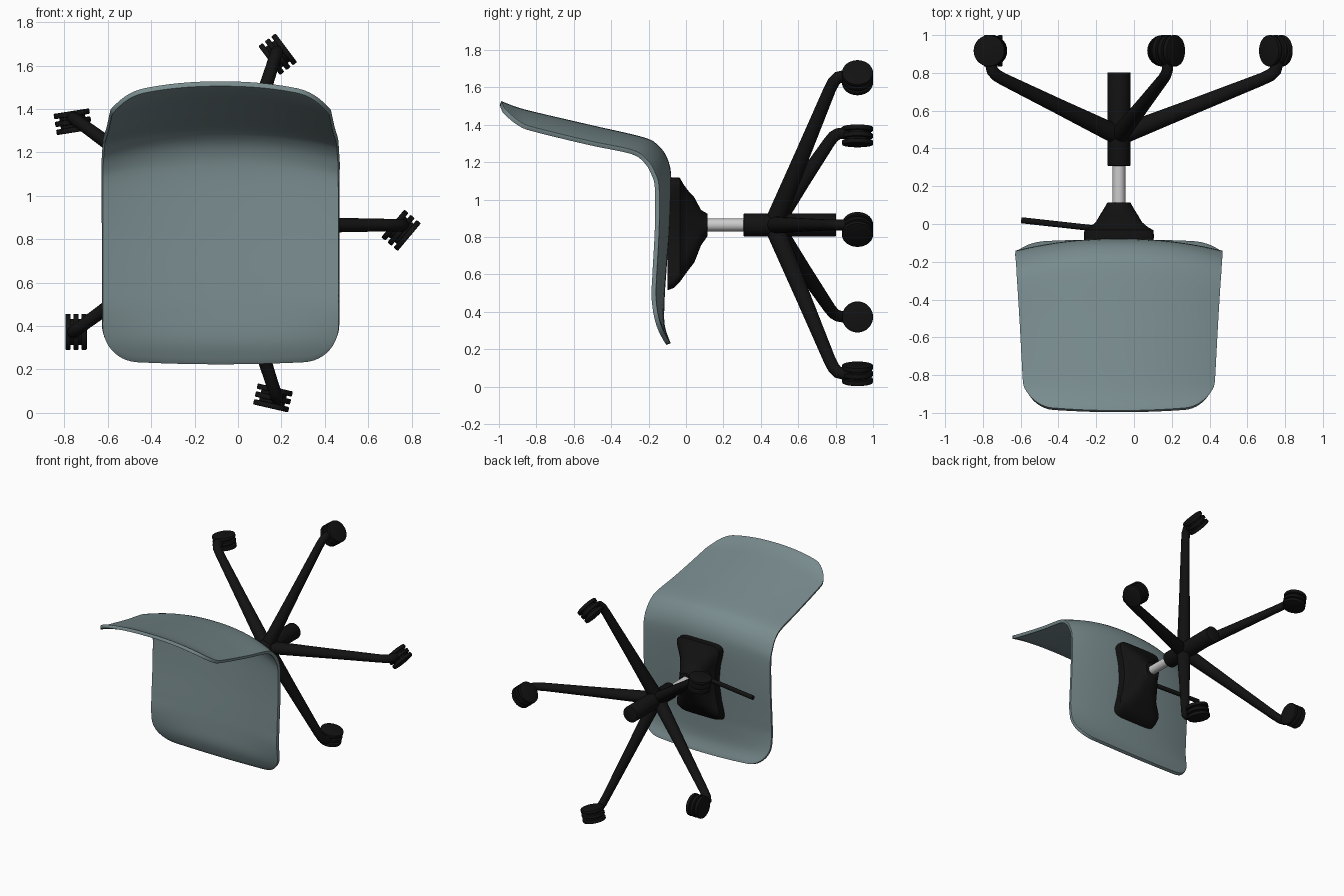
import bpy, bmesh, math
from mathutils import Vector

if "Cube" in bpy.data.objects:
    bpy.data.objects.remove(bpy.data.objects["Cube"])

CX, CZ = -0.08, 0.865          # column axis, running along y


def material(name, rgb):
    m = bpy.data.materials.new(name)
    m.diffuse_color = (*rgb, 1)
    m.use_nodes = True
    m.node_tree.nodes["Principled BSDF"].inputs["Base Color"].default_value = m.diffuse_color
    return m


BLACK = material("black_plastic", (0.006, 0.006, 0.006))
TEAL = material("grey_green_shell", (0.19, 0.26, 0.27))


def finish(name, bm, mat=None, angle=35):
    bmesh.ops.recalc_face_normals(bm, faces=bm.faces)
    me = bpy.data.meshes.new(name)
    bm.to_mesh(me)
    bm.free()
    me.shade_smooth()
    me.set_sharp_from_angle(angle=math.radians(angle))
    ob = bpy.data.objects.new(name, me)
    bpy.context.collection.objects.link(ob)
    if mat:
        me.materials.append(mat)
    return ob


def rod(bm, a, b, r, bevel=0.0, seg=40):
    a, b = Vector(a), Vector(b)
    d = b - a
    new = bmesh.ops.create_cone(bm, cap_ends=True, segments=seg, radius1=r, radius2=r, depth=d.length)
    verts = new["verts"]
    if bevel:
        caps = {f for v in verts for f in v.link_faces if len(f.verts) > 4}
        edges = list({e for f in caps for e in f.edges})
        res = bmesh.ops.bevel(bm, geom=edges, offset=bevel, segments=2, affect='EDGES', profile=0.5)
        verts = list({v for v in verts if v.is_valid} | set(res["verts"]))
    rot = d.to_track_quat('Z', 'Y').to_matrix().to_4x4()
    rot.translation = (a + b) / 2
    bmesh.ops.transform(bm, matrix=rot, verts=verts)


# Seat shell: side profiles (y, z) at the middle and at the rim
MID = [(-.093, .228), (-.126, .33), (-.126, .47), (-.118, .6), (-.1, .85), (-.09, 1.1), (-.108, 1.21),
       (-.155, 1.28), (-.23, 1.322), (-.5, 1.385), (-.78, 1.45), (-.9, 1.481), (-.992, 1.516)]
RIM = [(-.1, .228), (-.148, .33), (-.172, .47), (-.168, .6), (-.155, .85), (-.155, 1.06), (-.175, 1.14),
       (-.215, 1.205), (-.29, 1.255), (-.52, 1.304), (-.8, 1.372), (-.9, 1.405), (-.985, 1.46)]


def spline(pts, f):
    i = min(int(f), len(pts) - 2)
    t = f - i
    p = [Vector(pts[max(0, min(len(pts) - 1, i + k))]) for k in (-1, 0, 1, 2)]
    return 0.5 * (2 * p[1] + (p[2] - p[0]) * t + (2 * p[0] - 5 * p[1] + 4 * p[2] - p[3]) * t * t
                  + (3 * p[1] - p[0] - 3 * p[2] + p[3]) * t ** 3)


STEPS = 20
FR = [i / STEPS for i in range((len(MID) - 1) * STEPS + 1)]
ARC = [0.0]
for f0, f1 in zip(FR, FR[1:]):
    ARC.append(ARC[-1] + (spline(MID, f1) - spline(MID, f0)).length)


def at_length(s):
    for i in range(1, len(ARC)):
        if s <= ARC[i]:
            return FR[i - 1] + (s - ARC[i - 1]) / (ARC[i] - ARC[i - 1]) / STEPS
    return FR[-1]


NU, NV, W, R = 48, 70, 0.545, 0.16
bm = bmesh.new()
grid = []
for i in range(NU + 1):
    u = math.sin((i / NU - 0.5) * math.pi)
    over = max(0.0, abs(u) * W - (W - R))
    cut = R - math.sqrt(max(0.0, R * R - over * over)) + 0.022 * u * u
    row = []
    for j in range(NV + 1):
        s = cut + (ARC[-1] - 2 * cut) * j / NV
        f = at_length(s)
        k = abs(u) ** 2.2
        y, z = spline(MID, f) * (1 - k) + spline(RIM, f) * k
        width = W - 0.05 * max(0.0, (s - 1.0) / (ARC[-1] - 1.0))
        row.append(bm.verts.new((CX + u * width, y, z)))
    grid.append(row)
for i in range(NU):
    for j in range(NV):
        bm.faces.new((grid[i][j], grid[i + 1][j], grid[i + 1][j + 1], grid[i][j + 1]))
seat = finish("seat_shell", bm, TEAL, 50)
sol = seat.modifiers.new("thickness", 'SOLIDIFY')
sol.thickness, sol.offset = 0.024, 0
bev = seat.modifiers.new("soft_rim", 'BEVEL')
bev.width, bev.segments, bev.angle_limit = 0.008, 2, math.radians(60)

# Mechanism housing under the seat: y, z low, z high, half width, waist pinch, squareness
LAYERS = [(-.1, .515, 1.112, .222, .36, .35), (-.065, .528, 1.12, .225, .36, .35),
          (-.033, .56, 1.117, .222, .36, .35), (-.015, .585, 1.085, .185, .32, .4), (.01, .62, 1.05, .15, .25, .5),
          (.045, .665, 1.012, .115, .12, .6), (.08, .755, .945, .08, 0, .85), (.115, .805, .925, .06, 0, 1)]
bm = bmesh.new()
N = 64
rings = []
for y, lo, hi, hw, pinch, p in LAYERS:
    ring = []
    for k in range(N):
        a = 2 * math.pi * k / N
        c, s = math.cos(a), math.sin(a)
        c = math.copysign(abs(c) ** p, c)
        s = math.copysign(abs(s) ** p, s)
        ring.append(bm.verts.new((CX + c * hw * (1 - pinch * (1 - s * s)), y, (lo + hi) / 2 + s * (hi - lo) / 2)))
    rings.append(ring)
for a, b in zip(rings, rings[1:]):
    for k in range(N):
        bm.faces.new((a[k], a[(k + 1) % N], b[(k + 1) % N], b[k]))
bm.faces.new(rings[0])
bm.faces.new(rings[-1])
finish("seat_mechanism", bm, BLACK)

# Height lever
bm = bmesh.new()
rod(bm, (CX - .02, -.035, .855), (-.597, .02, .835), .016, .004, 20)
finish("height_lever", bm, BLACK)

# Gas column and hub
bm = bmesh.new()
rod(bm, (CX, .08, CZ), (CX, .36, CZ), .034)
finish("gas_column", bm)
bm = bmesh.new()
rod(bm, (CX, .308, CZ), (CX, .803, CZ), .061, .004)
finish("base_hub", bm, BLACK)

# Five tapered legs: radius from axis, y, thickness
PATH = [(.02, .475, .052), (.4, .625, .041), (.76, .768, .033), (.805, .79, .033),
        (.828, .812, .033), (.835, .84, .033), (.835, .88, .03)]
for n in range(5):
    a = math.radians(72 * n)
    side = Vector((-math.sin(a), 0, math.cos(a)))
    bm = bmesh.new()
    rings = []
    for i, (r, y, t) in enumerate(PATH):
        q0, q1 = PATH[max(0, i - 1)], PATH[min(len(PATH) - 1, i + 1)]
        tan = Vector((math.cos(a) * (q1[0] - q0[0]), q1[1] - q0[1], math.sin(a) * (q1[0] - q0[0]))).normalized()
        up = tan.cross(side)
        c = Vector((CX + math.cos(a) * r, y, CZ + math.sin(a) * r))
        rings.append([bm.verts.new(c + side * (t * 0.88 * math.cos(k * math.pi / 10)) + up * (t * math.sin(k * math.pi / 10)))
                      for k in range(20)])
    for p, q in zip(rings, rings[1:]):
        for k in range(20):
            bm.faces.new((p[k], p[(k + 1) % 20], q[(k + 1) % 20], q[k]))
    bm.faces.new(rings[0])
    bm.faces.new(rings[-1])
    finish(f"base_leg_{n + 1}", bm, BLACK)

# Casters: x, z, swivel angle; two wheels and a middle hood on an axle
for n, (x, z, deg) in enumerate([(.751, .841, 50), (.183, 1.652, -53), (-.76, 1.341, 9),
                                 (-.746, .373, 90), (.161, .069, -13)]):
    a = math.radians(deg)
    axis = Vector((-math.sin(a), 0, math.cos(a)))
    c = Vector((x, .917, z))
    bm = bmesh.new()
    for off in (-.037, 0, .037):
        rod(bm, c + axis * (off - .0125), c + axis * (off + .0125), .083, .005)
    rod(bm, c - axis * .045, c + axis * .045, .06)
    finish(f"caster_{n + 1}", bm, BLACK)
